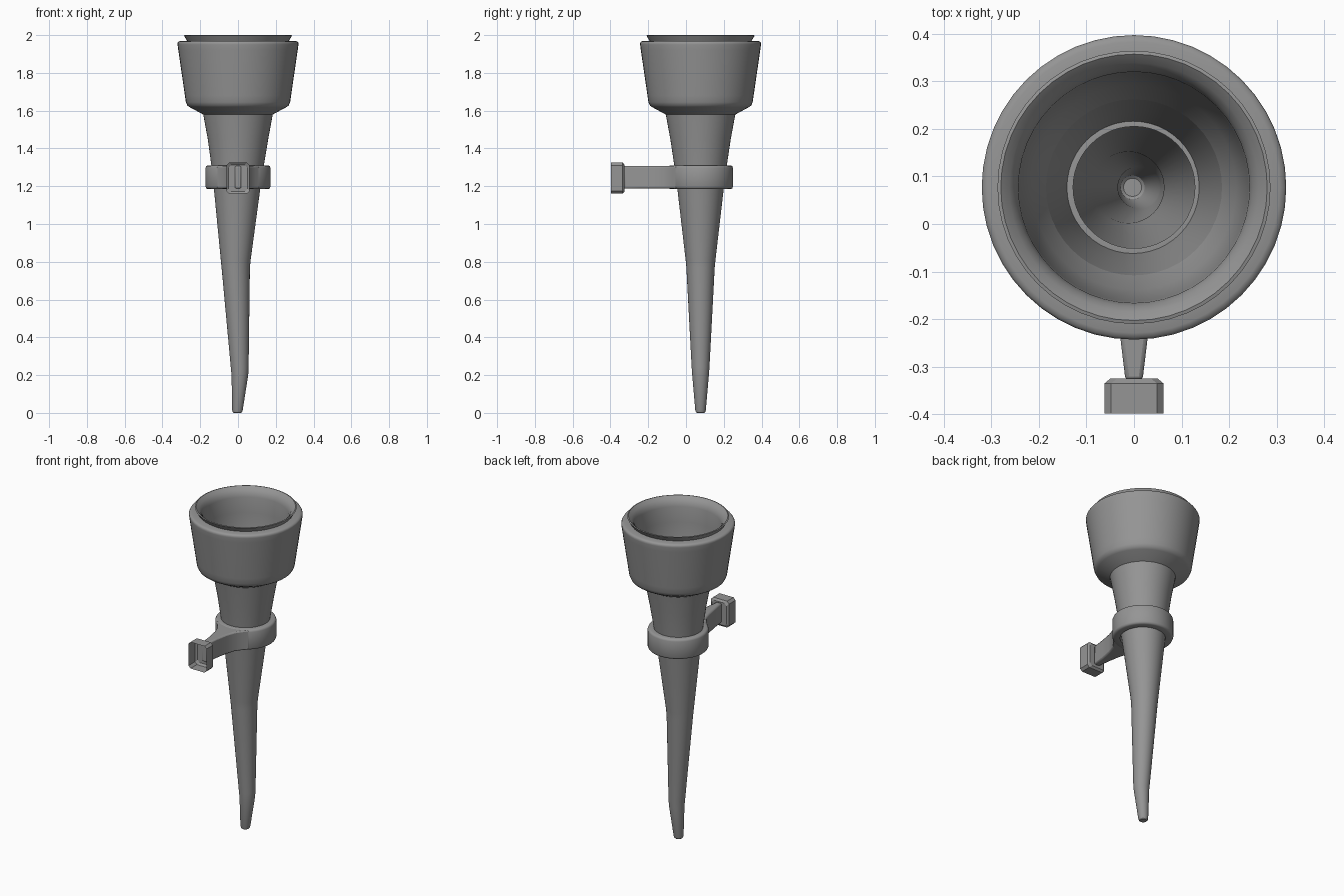
import bpy, bmesh, math

cube = bpy.data.objects.get("Cube")
if cube:
    bpy.data.objects.remove(cube)

AXIS_Y = 0.077
metal = bpy.data.materials.new("grey_metal")
metal.use_nodes = True
GREY = (0.3, 0.3, 0.3, 1)
metal.diffuse_color = GREY
metal.node_tree.nodes["Principled BSDF"].inputs["Base Color"].default_value = GREY


def finish(name, bm, angle=30, bevel=0):
    """Turn a bmesh into a shaded, coloured object."""
    mesh = bpy.data.meshes.new(name)
    bm.to_mesh(mesh)
    bm.free()
    obj = bpy.data.objects.new(name, mesh)
    bpy.context.collection.objects.link(obj)
    mesh.materials.append(metal)
    if bevel:
        mod = obj.modifiers.new("soft_edges", "BEVEL")
        mod.width, mod.segments, mod.limit_method = bevel, 2, "ANGLE"
    bpy.ops.object.select_all(action="DESELECT")
    obj.select_set(True)
    bpy.context.view_layer.objects.active = obj
    bpy.ops.object.shade_smooth_by_angle(angle=math.radians(angle))
    return obj


def bridge(bm, loops, cyclic=False):
    """Join successive rings of vertices with quads."""
    pairs = list(zip(loops, loops[1:]))
    if cyclic:
        pairs.append((loops[-1], loops[0]))
    for low, high in pairs:
        n = len(low)
        for i in range(n):
            j = (i + 1) % n
            bm.faces.new((low[i], low[j], high[j], high[i]))


def lathe(name, profile, cap=False, cyclic=False, sides=48, angle=30):
    """Stack round rings given as (radius, height, sideways shift)."""
    bm = bmesh.new()
    loops = []
    for r, z, shift in profile:
        turns = [math.tau * i / sides for i in range(sides)]
        loops.append([bm.verts.new((shift + r * math.cos(a), AXIS_Y + r * math.sin(a), z))
                      for a in turns])
    bridge(bm, loops, cyclic)
    if cap:
        bm.faces.new(loops[0][::-1])
    return finish(name, bm, angle)


# Crooked tapering horn, a thin shell open at the top
lathe("horn_shaft", [
    (0.019, 0, -0.003), (0.025, 0.005, -0.003), (0.028, 0.015, -0.003),
    (0.044, 0.2, 0.010), (0.047, 0.24, 0.009), (0.075, 0.77, -0.012), (0.079, 0.81, -0.012),
    (0.122, 1.18, -0.005), (0.139, 1.31, -0.002), (0.160, 1.45, 0), (0.185, 1.585, 0),
], cap=True)

# Cup with a rounded shoulder, a flared lip and an inner bowl
cup = [(0.185, 1.58), (0.255, 1.618), (0.268, 1.627), (0.276, 1.645), (0.281, 1.68),
       (0.316, 1.92), (0.320, 1.95), (0.320, 1.958), (0.316, 1.965), (0.306, 1.969),
       (0.270, 1.970), (0.287, 1.998), (0.280, 2.0), (0.262, 1.985), (0.250, 1.968),
       (0.243, 1.945), (0.240, 1.85), (0.230, 1.73), (0.215, 1.66), (0.185, 1.585)]
lathe("cup", [(r, z, 0) for r, z in cup], angle=40)

# Clamp band around the horn
band = [(0.128, 1.185), (0.160, 1.185), (0.168, 1.189), (0.172, 1.198),
        (0.172, 1.297), (0.168, 1.306), (0.160, 1.31), (0.128, 1.31)]
lathe("clamp_band", [(r, z, 0) for r, z in band], cyclic=True, angle=50)

# Arm narrowing from the band to the wall bracket
bm = bmesh.new()
loops = []
for y, half in [(-0.328, 0.018), (-0.245, 0.028), (-0.17, 0.042),
                (-0.115, 0.06), (-0.075, 0.09), (-0.05, 0.115)]:
    loops.append([bm.verts.new((x, y, z)) for x, z in
                  ((-half, 1.187), (half, 1.187), (half, 1.308), (-half, 1.308))])
bridge(bm, loops)
bm.faces.new(loops[0][::-1])
bm.faces.new(loops[-1])
finish("bracket_arm", bm, angle=40, bevel=0.008)

# Bracket block: a thin chamfered box open at the front
bm = bmesh.new()
loops = []
CUT = 0.014
for y, inset in [(-0.398, 0), (-0.335, 0), (-0.325, 0.012)]:
    w, h = 0.062 - inset, 0.082 - inset
    outline = [(w, -h + CUT), (w, h - CUT), (w - CUT, h), (-w + CUT, h),
               (-w, h - CUT), (-w, -h + CUT), (-w + CUT, -h), (w - CUT, -h)]
    loops.append([bm.verts.new((x, y, 1.243 + z)) for x, z in outline])
bridge(bm, loops)
bm.faces.new(loops[-1])
bmesh.ops.recalc_face_normals(bm, faces=bm.faces)
finish("bracket_block", bm, angle=20)
